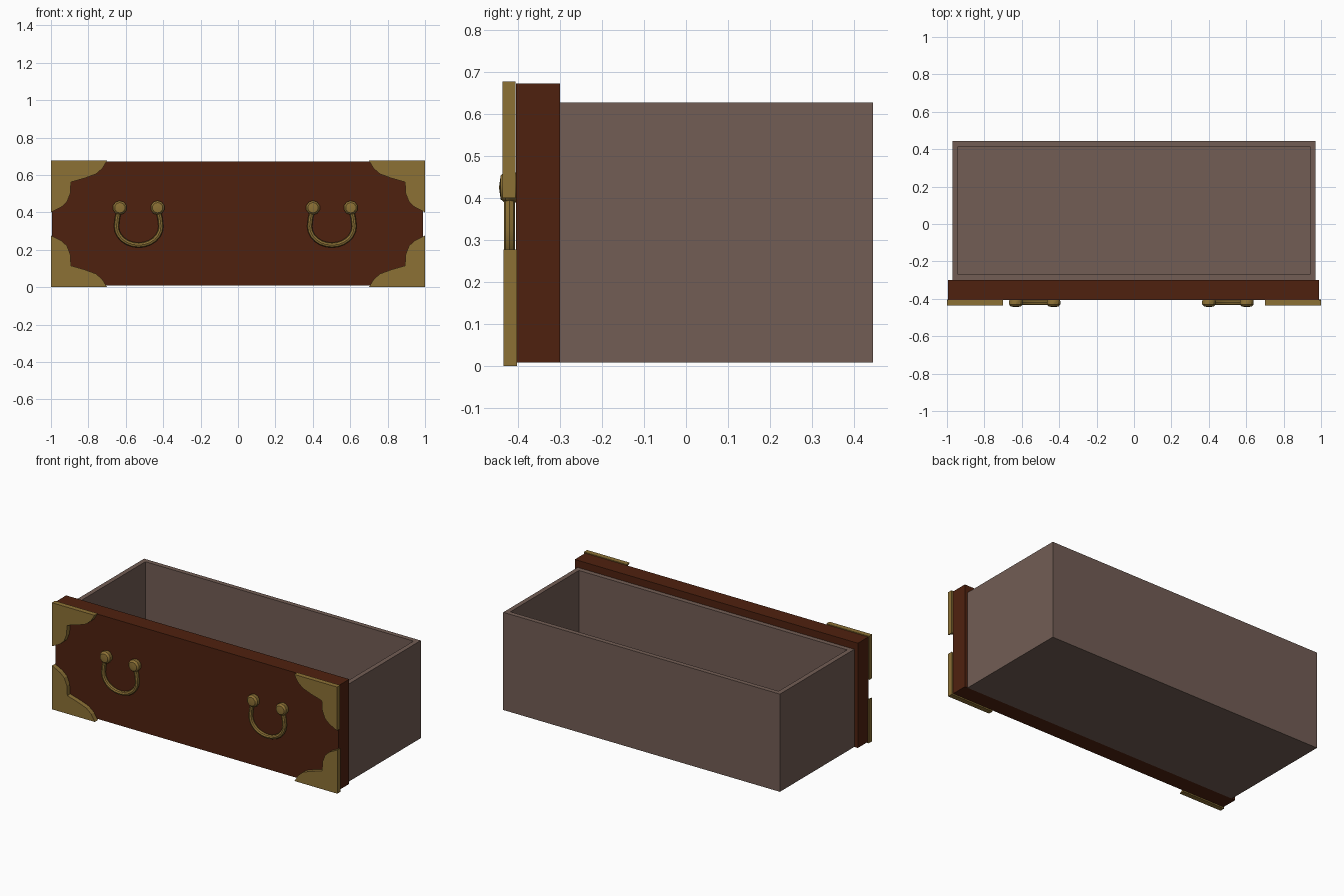
import bpy, bmesh, math
from mathutils import Vector

if "Cube" in bpy.data.objects:
    bpy.data.objects.remove(bpy.data.objects["Cube"])


def material(name, rgb):
    m = bpy.data.materials.new(name)
    m.diffuse_color = (*rgb, 1)
    m.use_nodes = True
    m.node_tree.nodes["Principled BSDF"].inputs["Base Color"].default_value = m.diffuse_color
    return m


MAHOGANY = material("dark red wood", (0.078, 0.0155, 0.0048))
GREYWOOD = material("grey brown wood", (0.170, 0.110, 0.090))
BRASS = material("aged brass", (0.265, 0.165, 0.036))


def finish(bm, name, mat, smooth=False):
    bmesh.ops.recalc_face_normals(bm, faces=bm.faces)
    me = bpy.data.meshes.new(name)
    bm.to_mesh(me)
    bm.free()
    me.materials.append(mat)
    ob = bpy.data.objects.new(name, me)
    bpy.context.collection.objects.link(ob)
    if smooth:
        bpy.ops.object.select_all(action='DESELECT')
        ob.select_set(True)
        bpy.context.view_layer.objects.active = ob
        bpy.ops.object.shade_smooth_by_angle(angle=math.radians(35))
    return ob


def box_bmesh(lo, hi):
    bm = bmesh.new()
    bmesh.ops.create_cube(bm, size=1)
    for v in bm.verts:
        v.co = Vector([lo[i] if v.co[i] < 0 else hi[i] for i in range(3)])
    return bm


# Front panel
finish(box_bmesh((-0.995, -0.405, 0.008), (0.99, -0.30, 0.672)), "drawer_front", MAHOGANY)

# Open box: inset the top face and push it down to make the cavity
bm = box_bmesh((-0.97, -0.30, 0.008), (0.97, 0.445, 0.627))
bm.faces.ensure_lookup_table()
top = max(bm.faces, key=lambda f: f.calc_center_median().z)
bmesh.ops.inset_region(bm, faces=[top], thickness=0.042)
floor = bmesh.ops.extrude_discrete_faces(bm, faces=[top])["faces"][0]
for v in floor.verts:
    v.co.z = 0.05
finish(bm, "drawer_box", GREYWOOD)

# Scalloped corner plates: one outline (upper right), mirrored to four corners
OUTLINE = [(1.0, 0.677), (0.70, 0.677), (0.725, 0.635), (0.76, 0.605), (0.82, 0.583),
           (0.893, 0.562), (0.897, 0.50), (0.915, 0.455), (0.945, 0.428), (1.0, 0.40)]
MID = 0.3385
for sx, side in ((1, "right"), (-1, "left")):
    for sz, level in ((1, "upper"), (-1, "lower")):
        y0 = -0.437 if sz > 0 else -0.434
        bm = bmesh.new()
        vs = [bm.verts.new((sx * x, y0, MID + sz * (z - MID))) for x, z in OUTLINE]
        face = bm.faces.new(vs)
        ext = bmesh.ops.extrude_face_region(bm, geom=[face])["geom"]
        for v in ext:
            if isinstance(v, bmesh.types.BMVert):
                v.co.y += 0.0315
        finish(bm, f"corner_plate_{level}_{side}", BRASS)


# Knob: faceted round profile turned about the y axis
def knob(name, x, z, segs=10):
    profile = [(0.034, -0.400), (0.038, -0.412), (0.038, -0.430), (0.028, -0.441)]
    bm = bmesh.new()
    rings = []
    for r, y in profile:
        rings.append([bm.verts.new((x + r * math.cos(a), y, z + r * math.sin(a)))
                      for a in [2 * math.pi * (i + 0.5) / segs for i in range(segs)]])
    for a, b in zip(rings, rings[1:]):
        for i in range(segs):
            j = (i + 1) % segs
            bm.faces.new((a[i], a[j], b[j], b[i]))
    bm.faces.new(rings[0])
    tip = bm.verts.new((x, -0.445, z))
    for i in range(segs):
        bm.faces.new((rings[-1][i], rings[-1][(i + 1) % segs], tip))
    finish(bm, name, BRASS, True)


# Pull: round bar swept along a horseshoe path in the xz plane
def pull(name, cx, radius=0.0135, segs=8):
    path = [(-0.102, 0.42), (-0.114, 0.37)]
    for i in range(13):
        a = math.pi + math.pi * i / 12
        path.append((0.119 * math.cos(a), 0.325 + 0.10 * math.sin(a)))
    path += [(0.114, 0.37), (0.102, 0.42)]
    pts = [Vector((cx + x, -0.420, z)) for x, z in path]
    bm = bmesh.new()
    rings = []
    for i, p in enumerate(pts):
        t = (pts[min(i + 1, len(pts) - 1)] - pts[max(i - 1, 0)]).normalized()
        n = Vector((-t.z, 0, t.x))
        rings.append([bm.verts.new(p + radius * (n * math.cos(a) + Vector((0, 1, 0)) * math.sin(a)))
                      for a in [2 * math.pi * k / segs for k in range(segs)]])
    for a, b in zip(rings, rings[1:]):
        for k in range(segs):
            j = (k + 1) % segs
            bm.faces.new((a[k], a[j], b[j], b[k]))
    bm.faces.new(rings[0])
    bm.faces.new(rings[-1])
    finish(bm, name, BRASS, True)


for cx, side in ((-0.531, "left"), (0.502, "right")):
    pull(f"handle_bar_{side}", cx)
    for i, dx in enumerate((-0.101, 0.101)):
        knob(f"handle_knob_{side}_{i + 1}", cx + dx, 0.425)
